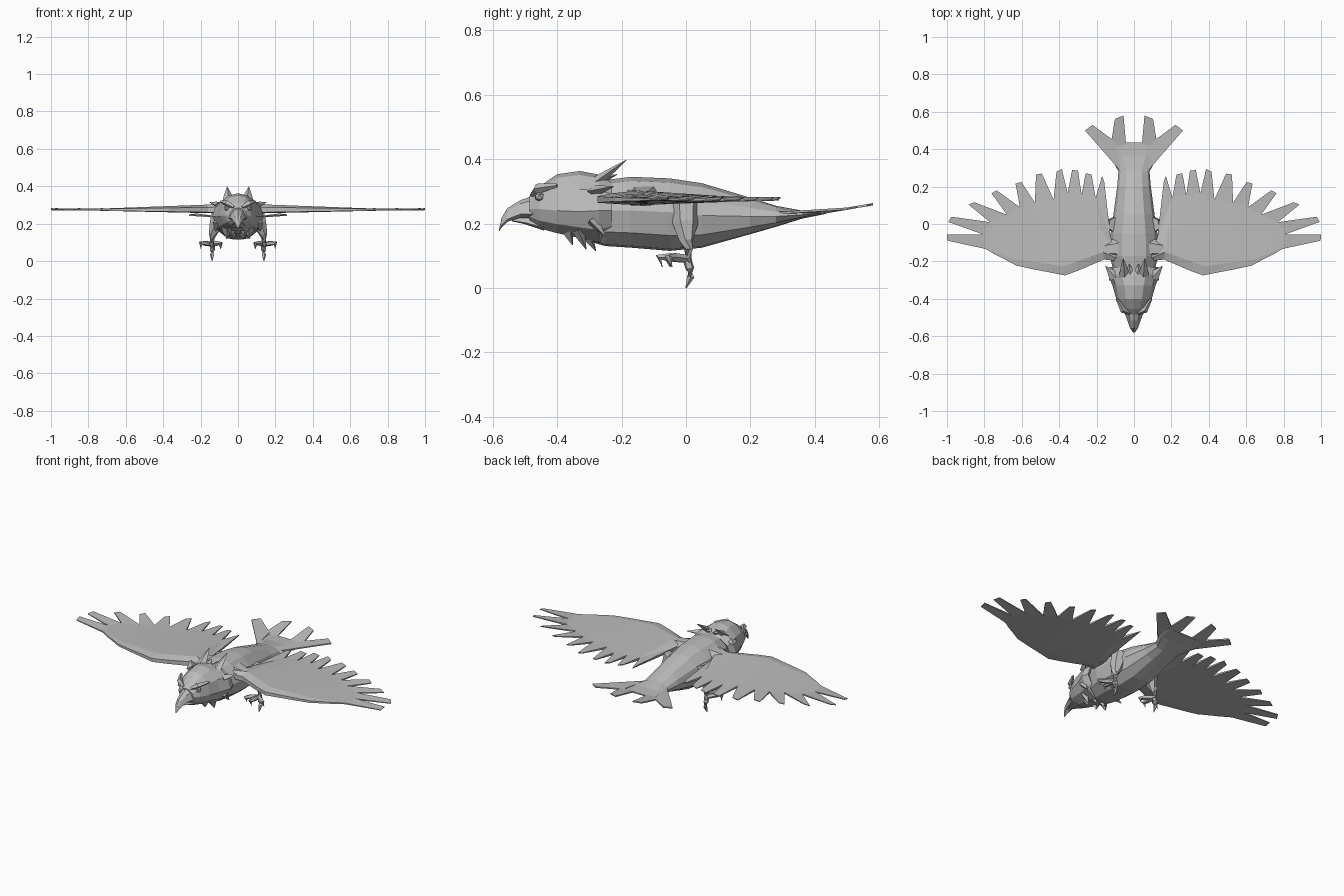
import bpy
import bmesh
from mathutils import Vector

default_cube = bpy.data.objects.get("Cube")
if default_cube:
    bpy.data.objects.remove(default_cube, do_unlink=True)

# One plain grey for the whole bird
GREY = (0.5, 0.5, 0.5, 1.0)
grey = bpy.data.materials.new("plain_grey")
grey.use_nodes = True
grey.diffuse_color = GREY
shader = next(n for n in grey.node_tree.nodes if n.type == "BSDF_PRINCIPLED")
shader.inputs["Base Color"].default_value = GREY


def finish(bm, name, mirror=False):
    """Turn a bmesh into a flat-shaded object, mirrored across x if asked."""
    bmesh.ops.recalc_face_normals(bm, faces=bm.faces)
    mesh = bpy.data.meshes.new(name)
    bm.to_mesh(mesh)
    bm.free()
    mesh.materials.append(grey)
    obj = bpy.data.objects.new(name, mesh)
    bpy.context.collection.objects.link(obj)
    if mirror:
        mod = obj.modifiers.new("Mirror", "MIRROR")
        mod.use_mirror_merge = False
    return obj


def skin(bm, rings):
    """Join rings of points with quads and cap both ends."""
    loops = [[bm.verts.new(p) for p in ring] for ring in rings]
    count = len(loops[0])
    for a, b in zip(loops, loops[1:]):
        for i in range(count):
            j = (i + 1) % count
            bm.faces.new((a[i], a[j], b[j], b[i]))
    bm.faces.new(loops[0])
    bm.faces.new(loops[-1])


def loft(name, section, stations):
    """Symmetric hull; a station is y, half width, top, middle and bottom."""
    outline = section + [(-x, t) for x, t in reversed(section[1:-1])]
    rings = []
    for y, width, top, middle, bottom in stations:
        rings.append([(x * width, y, middle + t * (top - middle if t > 0 else middle - bottom))
                      for x, t in outline])
    bm = bmesh.new()
    skin(bm, rings)
    return finish(bm, name)


def add_limb(bm, points, radii, sides=5, flat=1.0):
    """Tapered faceted tube through the points."""
    points = [Vector(p) for p in points]
    rings = []
    for i, (p, r) in enumerate(zip(points, radii)):
        along = points[min(i + 1, len(points) - 1)] - points[max(i - 1, 0)]
        turn = along.to_track_quat("Z", "Y")
        ring = []
        for k in range(sides):
            spoke = Vector((r, 0, 0))
            spoke.rotate(Vector((0, 0, 1)).to_track_quat("Z", "Y"))
            angle = 6.28319 * k / sides
            from_axis = Vector((r * cos(angle), r * flat * sin(angle), 0))
            ring.append(p + turn @ from_axis)
        rings.append(ring)
    skin(bm, rings)


def limbs(name, *specs, **options):
    bm = bmesh.new()
    for points, radii in specs:
        add_limb(bm, points, radii, **options)
    return finish(bm, name, mirror=True)


from math import cos, sin

# Body, running from the neck to the thin tail root
BODY_SECTION = [(0, 1), (0.5, 0.88), (0.88, 0.45), (1, 0), (0.85, -0.6), (0.45, -0.95), (0, -1)]
loft("body", BODY_SECTION, [
    (-0.32, 0.08, 0.32, 0.24, 0.15),
    (-0.25, 0.11, 0.335, 0.24, 0.13),
    (-0.17, 0.13, 0.345, 0.24, 0.125),
    (-0.05, 0.125, 0.34, 0.235, 0.115),
    (0.05, 0.11, 0.325, 0.225, 0.125),
    (0.2, 0.09, 0.28, 0.222, 0.167),
    (0.28, 0.083, 0.255, 0.222, 0.19),
    (0.36, 0.125, 0.24, 0.227, 0.215),
    (0.435, 0.125, 0.237, 0.234, 0.23),
])

# Head, with a flared ruff at the back
HEAD_SECTION = [(0, 1), (0.45, 0.9), (0.85, 0.55), (1, 0), (0.8, -0.6), (0.35, -1), (0, -1)]
loft("head", HEAD_SECTION, [
    (-0.485, 0.045, 0.285, 0.245, 0.205),
    (-0.455, 0.072, 0.315, 0.245, 0.185),
    (-0.4, 0.095, 0.353, 0.24, 0.17),
    (-0.33, 0.115, 0.363, 0.237, 0.155),
    (-0.27, 0.138, 0.352, 0.24, 0.14),
    (-0.23, 0.13, 0.335, 0.24, 0.16),
    (-0.25, 0.09, 0.32, 0.24, 0.18),
])

# Hooked beak and the smaller lower bill
BEAK_SECTION = [(0, 1), (0.6, 0.6), (1, -0.6), (0.6, -1), (0, -1)]
loft("beak", BEAK_SECTION, [
    (-0.45, 0.058, 0.295, 0.255, 0.215),
    (-0.515, 0.036, 0.272, 0.245, 0.218),
    (-0.555, 0.022, 0.247, 0.225, 0.205),
    (-0.572, 0.011, 0.218, 0.205, 0.188),
    (-0.58, 0.003, 0.184, 0.18, 0.176),
])
loft("lower_bill", BEAK_SECTION, [
    (-0.44, 0.04, 0.225, 0.2, 0.178),
    (-0.5, 0.026, 0.222, 0.21, 0.198),
    (-0.54, 0.01, 0.218, 0.212, 0.207),
])

# Brows and eyes
limbs("brow", ([(0.022, -0.478, 0.288), (0.058, -0.462, 0.308), (0.092, -0.4, 0.318)],
               [0.008, 0.016, 0.006]), sides=4)
bm = bmesh.new()
bmesh.ops.create_icosphere(bm, subdivisions=1, radius=0.016)
bmesh.ops.translate(bm, verts=bm.verts, vec=(0.06, -0.455, 0.283))
finish(bm, "eye", mirror=True)

# Pointed feathers: crest, cheek and throat
SPIKE = [0.032, 0.02, 0.002]


def spike(base, tip):
    base, tip = Vector(base), Vector(tip)
    return [base, base.lerp(tip, 0.45), tip], SPIKE


limbs("crest_feather",
      spike((0.05, -0.285, 0.325), (0.058, -0.185, 0.397)),
      spike((0.1, -0.285, 0.30), (0.152, -0.225, 0.315)),
      spike((0.02, -0.28, 0.33), (0.025, -0.215, 0.352)),
      sides=4, flat=0.55)
limbs("throat_feather",
      spike((0.035, -0.37, 0.185), (0.03, -0.352, 0.133)),
      spike((0.06, -0.335, 0.18), (0.06, -0.31, 0.12)),
      spike((0.03, -0.31, 0.17), (0.025, -0.28, 0.115)),
      spike((0.105, -0.29, 0.21), (0.12, -0.25, 0.16)),
      sides=4, flat=0.6)


def sheet(name, quads):
    """Closed thin shell from quads of (x, y, top, bottom) corners."""
    bm = bmesh.new()
    shared = {}
    for quad in quads:
        corners = [shared.setdefault(c, None) or bm.verts.new(c[:3]) for c in quad]
        shared.update(zip(quad, corners))
        bm.faces.new(corners)
    floor = {tuple(v.co): c[3] for c, v in shared.items()}
    grown = bmesh.ops.extrude_face_region(bm, geom=bm.faces[:], use_keep_orig=True)
    for v in grown["geom"]:
        if isinstance(v, bmesh.types.BMVert):
            v.co.z = floor[tuple(v.co)]
    return finish(bm, name, mirror=True)


# Wing: leading edge, feather roots and feather tips, from body to wing tip
LEADING = [(0.08, -0.2), (0.16, -0.19), (0.23, -0.22), (0.3, -0.25), (0.37, -0.275), (0.46, -0.257),
           (0.55, -0.24), (0.63, -0.222), (0.69, -0.19), (0.74, -0.165), (0.785, -0.138)]
ROOTS = [(0.125, -0.07), (0.205, 0.14), (0.28, 0.155), (0.355, 0.165), (0.43, 0.13), (0.53, 0.115),
         (0.61, 0.09), (0.68, 0.05), (0.77, 0.01), (0.81, -0.055), (0.8, -0.132)]
TIPS = [(0.165, 0.242), (0.243, 0.268), (0.315, 0.287), (0.4, 0.287), (0.508, 0.267),
        (0.618, 0.22), (0.748, 0.172), (0.87, 0.11), (0.985, 0.025), (1.0, -0.073)]

rows = []
for lead, root in zip(LEADING, ROOTS):
    lead, root = Vector(lead), Vector(root)
    bulk = max(0.0, 1 - lead.x / 0.8)
    column = []
    for depth, rise, drop in ((0, 0.012, 0.012), (0.12, 0.03, 0.018), (0.5, 0.02, 0.012), (1, 0.006, 0.004)):
        p = lead.lerp(root, depth)
        column.append((p.x, p.y, 0.278 + rise * bulk, 0.271 - drop * bulk))
    rows.append(column)

wing_quads = []
for inner, outer, tip in zip(rows, rows[1:], TIPS):
    for k in range(3):
        wing_quads.append((inner[k], outer[k], outer[k + 1], inner[k + 1]))
    a, b = inner[-1], outer[-1]
    across = Vector((b[0] - a[0], b[1] - a[1])).normalized() * 0.016
    tip_a = (min(1, tip[0] - across.x), tip[1] - across.y, 0.283, 0.279)
    tip_b = (min(1, tip[0] + across.x), tip[1] + across.y, 0.275, 0.271)
    wing_quads.append((a, b, tip_b, tip_a))
sheet("wing", wing_quads)

# Shoulder that blends the wing into the body
limbs("shoulder", ([(0.07, -0.13, 0.285), (0.14, -0.135, 0.28), (0.25, -0.16, 0.277)],
                   [0.06, 0.045, 0.01]), sides=6, flat=0.6)

# Tail fan of four feathers
TAIL = [[(0.1, 0.44), (0.07, 0.28), (0.262, 0.5), (0.222, 0.53)],
        [(0.042, 0.42), (0.125, 0.42), (0.102, 0.562), (0.056, 0.58)]]
fan = []
for feather in TAIL:
    heights = [0.236 + max(0, y - 0.42) * 0.17 for x, y in feather]
    fan.append([(x, y, z, z - 0.007) for (x, y), z in zip(feather, heights)])
sheet("tail_feathers", fan)

# Legs: thigh, shank and grasping toes
limbs("leg", ([(0.095, -0.005, 0.27), (0.115, -0.002, 0.2), (0.135, 0.0, 0.145),
               (0.138, 0.008, 0.12), (0.138, 0.005, 0.08)],
              [0.045, 0.04, 0.022, 0.014, 0.016]), sides=6)
ANKLE = (0.138, 0.003, 0.09)
toes = [([ANKLE, (0.138, 0.012, 0.06), (0.138, 0.015, 0.035), (0.138, 0.0, 0.0)],
         [0.014, 0.014, 0.012, 0.002])]
for knuckle, claw in (((0.108, -0.035), (0.092, -0.06)),
                      ((0.14, -0.05), (0.14, -0.085)),
                      ((0.17, -0.035), (0.2, -0.055))):
    toes.append(([ANKLE, (*knuckle, 0.095), (*claw, 0.095), (claw[0], claw[1] + 0.012, 0.065)],
                 [0.013, 0.014, 0.012, 0.002]))
limbs("toes", *toes)
